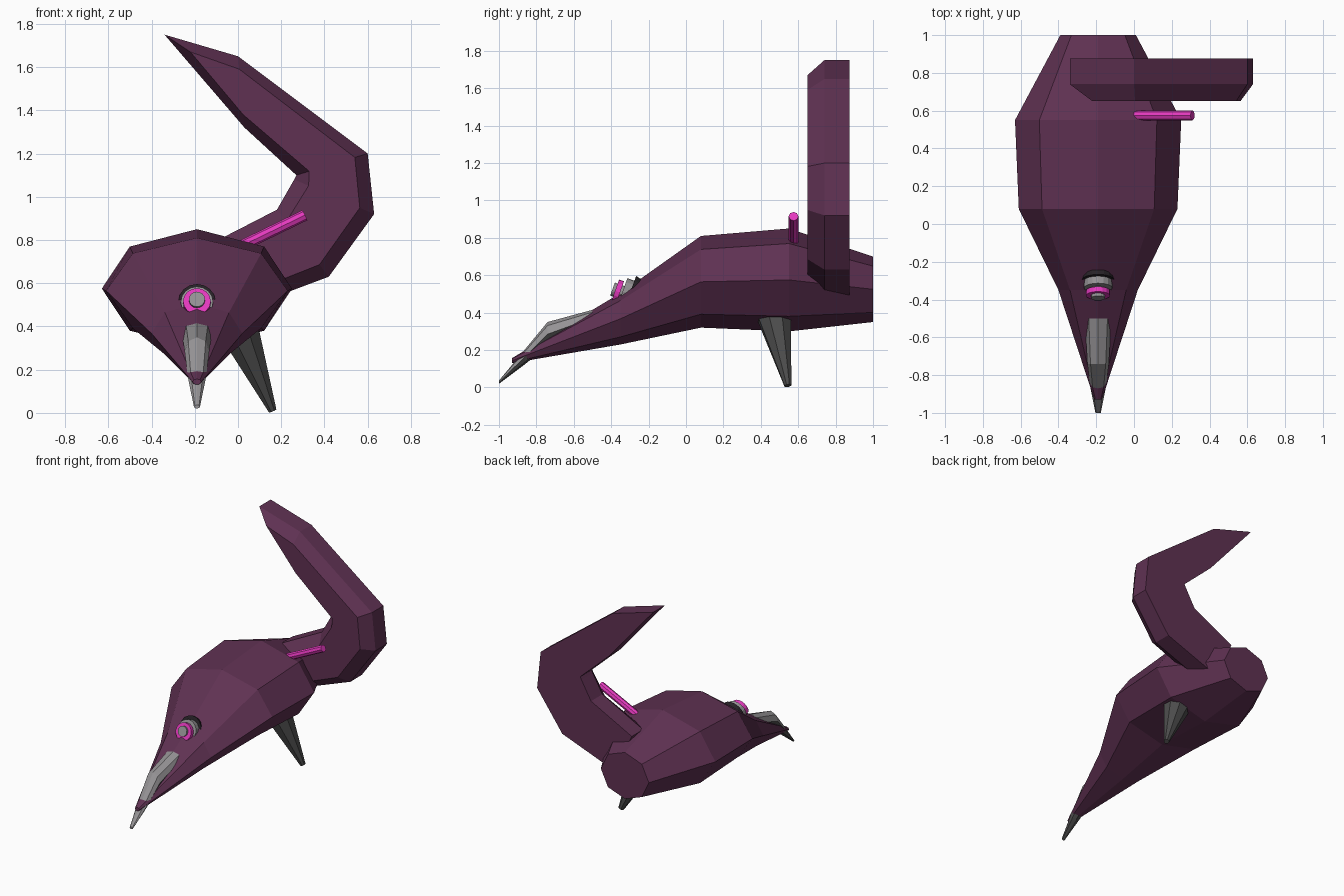
import bpy, bmesh, math
from mathutils import Vector

cube = bpy.data.objects.get("Cube")
if cube:
    bpy.data.objects.remove(cube, do_unlink=True)


def material(name, rgb):
    m = bpy.data.materials.new(name)
    m.use_nodes = True
    m.diffuse_color = (*rgb, 1)
    m.node_tree.nodes["Principled BSDF"].inputs["Base Color"].default_value = (*rgb, 1)
    return m


PURPLE = material("plum", (0.115, 0.031, 0.085))
GREY = material("light grey", (0.3, 0.29, 0.3))
DARK = material("dark grey", (0.075, 0.075, 0.075))
PINK = material("hot pink", (0.78, 0.042, 0.52))
BLACK = material("near black", (0.02, 0.016, 0.02))
AXIS_X = -0.19


def skin(name, rings, mat):
    """Join closed rings of equal length with quads and cap both ends."""
    bm = bmesh.new()
    loops = [[bm.verts.new(p) for p in ring] for ring in rings]
    n = len(loops[0])
    for a, b in zip(loops, loops[1:]):
        for i in range(n):
            j = (i + 1) % n
            bm.faces.new((a[i], a[j], b[j], b[i]))
    bm.faces.new(loops[0])
    bm.faces.new(loops[-1])
    bmesh.ops.remove_doubles(bm, verts=bm.verts, dist=0.0005)
    bmesh.ops.recalc_face_normals(bm, faces=bm.faces)
    mesh = bpy.data.meshes.new(name)
    bm.to_mesh(mesh)
    bm.free()
    mesh.materials.append(mat)
    obj = bpy.data.objects.new(name, mesh)
    bpy.context.collection.objects.link(obj)
    return obj


def hull(name, stations, mat):
    """Eight-sided elliptical sections along y: (y, half width, bottom, top)."""
    rings = []
    for y, w, lo, hi in stations:
        rings.append([(AXIS_X + w * math.cos(k * math.pi / 4), y,
                       (lo + hi) / 2 + (hi - lo) / 2 * math.sin(k * math.pi / 4))
                      for k in range(8)])
    return skin(name, rings, mat)


def rod(name, a, b, r1, r2, mat, sides=8):
    """Straight tapered rod between two points."""
    a, b = Vector(a), Vector(b)
    q = (b - a).to_track_quat("Z", "Y")
    rings = []
    for p, r in ((a, r1), (b, r2)):
        rings.append([p + q @ Vector((r * math.cos(t), r * math.sin(t), 0))
                      for t in (2 * math.pi * k / sides for k in range(sides))])
    return skin(name, rings, mat)


# Body
hull("body", [(1.0, 0.20, 0.35, 0.70), (0.55, 0.44, 0.30, 0.85),
              (0.08, 0.42, 0.32, 0.81), (-0.35, 0.21, 0.23, 0.505),
              (-0.93, 0.02, 0.13, 0.157)], PURPLE)

# Beak with a dark underside
beak = hull("beak", [(-0.50, 0.07, 0.33, 0.415), (-0.74, 0.057, 0.22, 0.35),
                     (-0.86, 0.042, 0.125, 0.205), (-1.0, 0.014, 0.02, 0.037)], GREY)
beak.data.materials.append(DARK)
for face in beak.data.polygons:
    face.material_index = 1 if face.normal.z < 0 else 0

# Curved tail: outer and inner outline pairs, front edges chamfered
tail = [((-0.02, 0.465), (-0.16, 0.765)), ((0.42, 0.63), (0.18, 0.94)),
        ((0.63, 0.92), (0.26, 1.08)), ((0.60, 1.20), (0.27, 1.10)),
        ((0.0, 1.65), (0.03, 1.32)), ((-0.34, 1.75), (-0.34, 1.75))]
BACK, MID, FRONT = 0.875, 0.74, 0.65
sections = []
for o, i in tail:
    o, i = Vector(o), Vector(i)
    fo, fi = o.lerp(i, 0.18), i.lerp(o, 0.18)
    if o == i:
        fo = fi = Vector((-0.22, 1.67))
    sections.append([(p.x, y, p.y) for p, y in
                     ((o, BACK), (o, MID), (fo, FRONT), (fi, FRONT), (i, MID), (i, BACK))])
skin("tail", sections, PURPLE)

# Single leg and back antenna
rod("leg", (-0.01, 0.465, 0.42), (0.16, 0.545, 0.01), 0.105, 0.02, DARK)
rod("antenna", (-0.02, 0.575, 0.755), (0.31, 0.575, 0.915), 0.026, 0.026, PINK)

# Eye: stacked discs tilted slightly upward
tilt = Vector((0, -0.94, 0.34))
for name, y, z, r_back, r_front, depth, mat in (
        ("eye_socket", -0.27, 0.506, 0.072, 0.086, 0.055, BLACK),
        ("eye_collar", -0.32, 0.507, 0.075, 0.075, 0.04, GREY),
        ("eye_ring", -0.366, 0.512, 0.064, 0.064, 0.028, PINK),
        ("eye_core", -0.36, 0.514, 0.037, 0.037, 0.07, GREY)):
    c = Vector((AXIS_X, y, z))
    rod(name, c - tilt * depth / 2, c + tilt * depth / 2, r_back, r_front, mat, 16)
